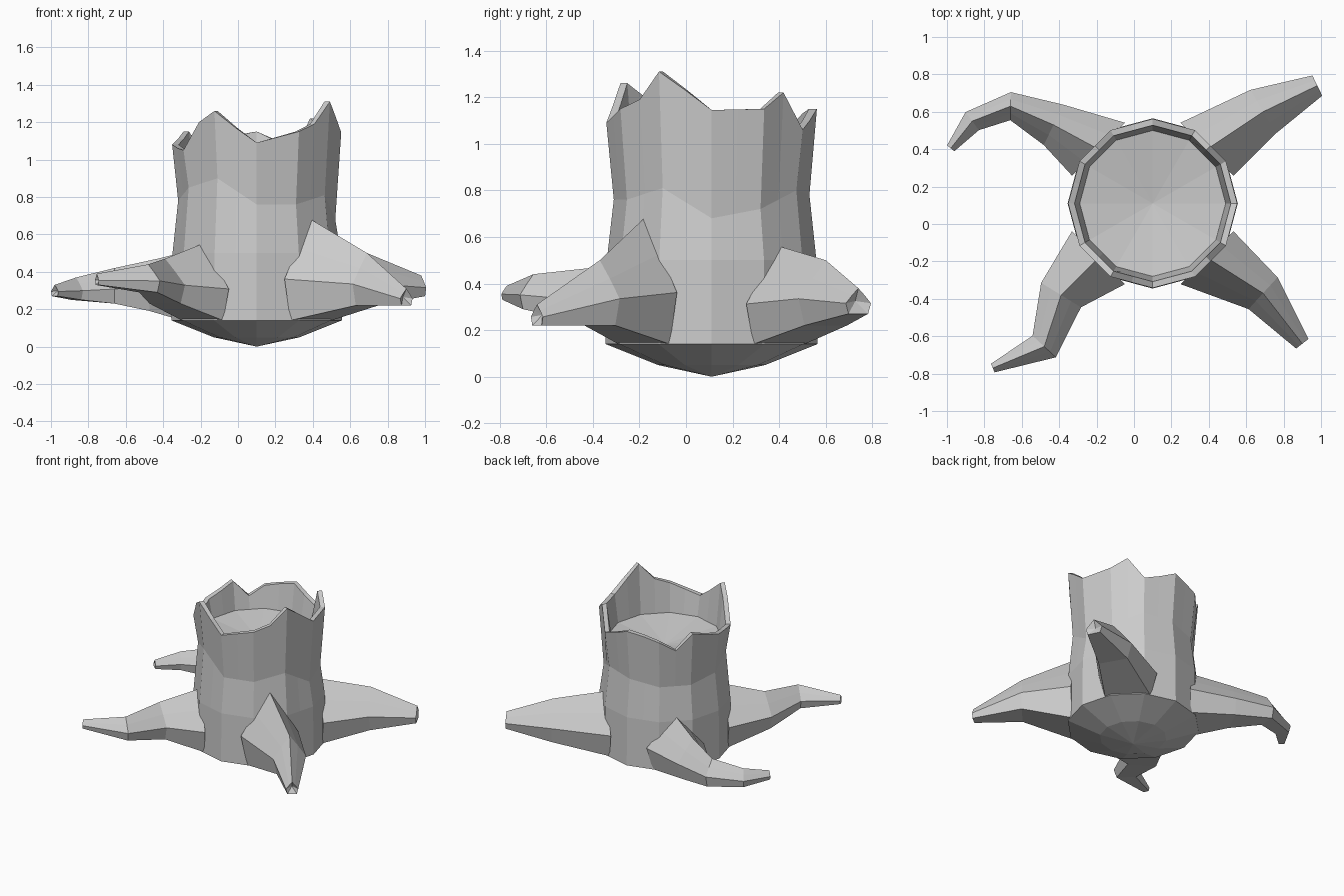
import bpy
import bmesh
from math import cos, sin, pi, radians
from mathutils import Vector

if "Cube" in bpy.data.objects:
    bpy.data.objects.remove(bpy.data.objects["Cube"])

bark = bpy.data.materials.new("grey_bark")
bark.use_nodes = True
bark.diffuse_color = (0.6, 0.6, 0.6, 1)
bark.node_tree.nodes["Principled BSDF"].inputs["Base Color"].default_value = (0.6, 0.6, 0.6, 1)

AXIS = Vector((0.1, 0.11, 0))
COLUMNS = 24  # twelve flat sides, each split in the middle


def finish(bm, name):
    bmesh.ops.recalc_face_normals(bm, faces=bm.faces)
    mesh = bpy.data.meshes.new(name)
    bm.to_mesh(mesh)
    bm.free()
    mesh.materials.append(bark)
    obj = bpy.data.objects.new(name, mesh)
    bpy.context.collection.objects.link(obj)
    return obj


def bridge(bm, a, b):
    n = len(a)
    for i in range(n):
        bm.faces.new((a[i], a[(i + 1) % n], b[(i + 1) % n], b[i]))


def fan(bm, ring, tip):
    centre = bm.verts.new(tip)
    for i in range(len(ring)):
        bm.faces.new((ring[i], ring[(i + 1) % len(ring)], centre))


def trunk_ring(bm, radius, heights):
    verts = []
    for i in range(COLUMNS):
        r = radius * (cos(pi / 12) if i % 2 else 1)
        a = 2 * pi * i / COLUMNS
        verts.append(bm.verts.new(AXIS + Vector((r * cos(a), r * sin(a), heights[i]))))
    return verts


# Trunk: rounded underside, waisted wall, jagged rim and sunken dished top
rim = [1.145, 1.147, 1.15, 1.22, 1.06, 1.1, 1.15, 1.13, 1.1, 1.03, 1.15, 1.11,
       1.08, 1.06, 1.05, 1.2, 1.26, 1.17, 1.09, 1.12, 1.15, 1.19, 1.31, 1.23]
waist_corners = [0.68, 0.72, 0.8, 0.78, 0.75, 0.75, 0.78, 0.85, 0.9, 0.76, 0.76, 0.81]
waist = []
for i, z in enumerate(waist_corners):
    waist += [z, (z + waist_corners[(i + 1) % 12]) / 2]


def level(z):
    return [z] * COLUMNS


bm = bmesh.new()
profile = [(0.23, level(0.05)), (0.455, level(0.14)), (0.45, level(0.5)),
           (0.42, waist), (0.452, rim), (0.418, rim), (0.39, level(0.94))]
rings = [trunk_ring(bm, r, h) for r, h in profile]
for low, high in zip(rings, rings[1:]):
    bridge(bm, low, high)
fan(bm, rings[0], AXIS)
fan(bm, rings[-1], AXIS + Vector((0, 0, 0.88)))
finish(bm, "trunk")

# Root cross-section: ridge on top, shoulders, sides and a flat bottom
SECTION = [(0, 1), (0.5, 0.72), (1, 0.41), (0.78, 0), (-0.78, 0), (-1, 0.41), (-0.5, 0.72)]


def root(name, angle, top, stations):
    """Stations are x, y, half width, lowest z, highest z."""
    a = radians(angle)
    out = Vector((cos(a), sin(a), 0))
    start = AXIS + out * 0.41
    stations = [(start.x, start.y, 0.2, 0.14, top)] + stations
    points = [Vector((s[0], s[1], 0)) for s in stations]
    bm = bmesh.new()
    loops = []
    for i, (x, y, half, low, high) in enumerate(stations):
        if i == 0:
            along = out
        else:
            along = (points[i] - points[i - 1]).normalized()
            if i + 1 < len(points):
                along += (points[i + 1] - points[i]).normalized()
        along.normalize()
        side = Vector((-along.y, along.x, 0))
        loops.append([bm.verts.new(points[i] + side * u * half + Vector((0, 0, low + (high - low) * v)))
                      for u, v in SECTION])
    for near, far in zip(loops, loops[1:]):
        bridge(bm, near, far)
    bm.faces.new(loops[0])
    # Hollowed broken tip
    x, y, half, low, high = stations[-1]
    fan(bm, loops[-1], points[-1] - along * 0.03 + Vector((0, 0, (low + high) / 2)))
    finish(bm, name)


root("front_left_root", -45, 0.68,
     [(0.69, -0.37, 0.115, 0.22, 0.5), (0.9, -0.64, 0.042, 0.22, 0.31)])
root("back_left_root", 45, 0.56,
     [(0.69, 0.6, 0.135, 0.22, 0.5), (0.98, 0.74, 0.06, 0.27, 0.38)])
root("back_right_root", 135, 0.53,
     [(-0.43, 0.53, 0.12, 0.19, 0.47), (-0.66, 0.63, 0.075, 0.23, 0.42),
      (-0.865, 0.55, 0.06, 0.25, 0.37), (-0.98, 0.405, 0.025, 0.27, 0.33)])
root("front_right_root", 225, 0.55,
     [(-0.39, -0.38, 0.125, 0.23, 0.47), (-0.48, -0.655, 0.085, 0.29, 0.44),
      (-0.755, -0.77, 0.025, 0.33, 0.39)])
